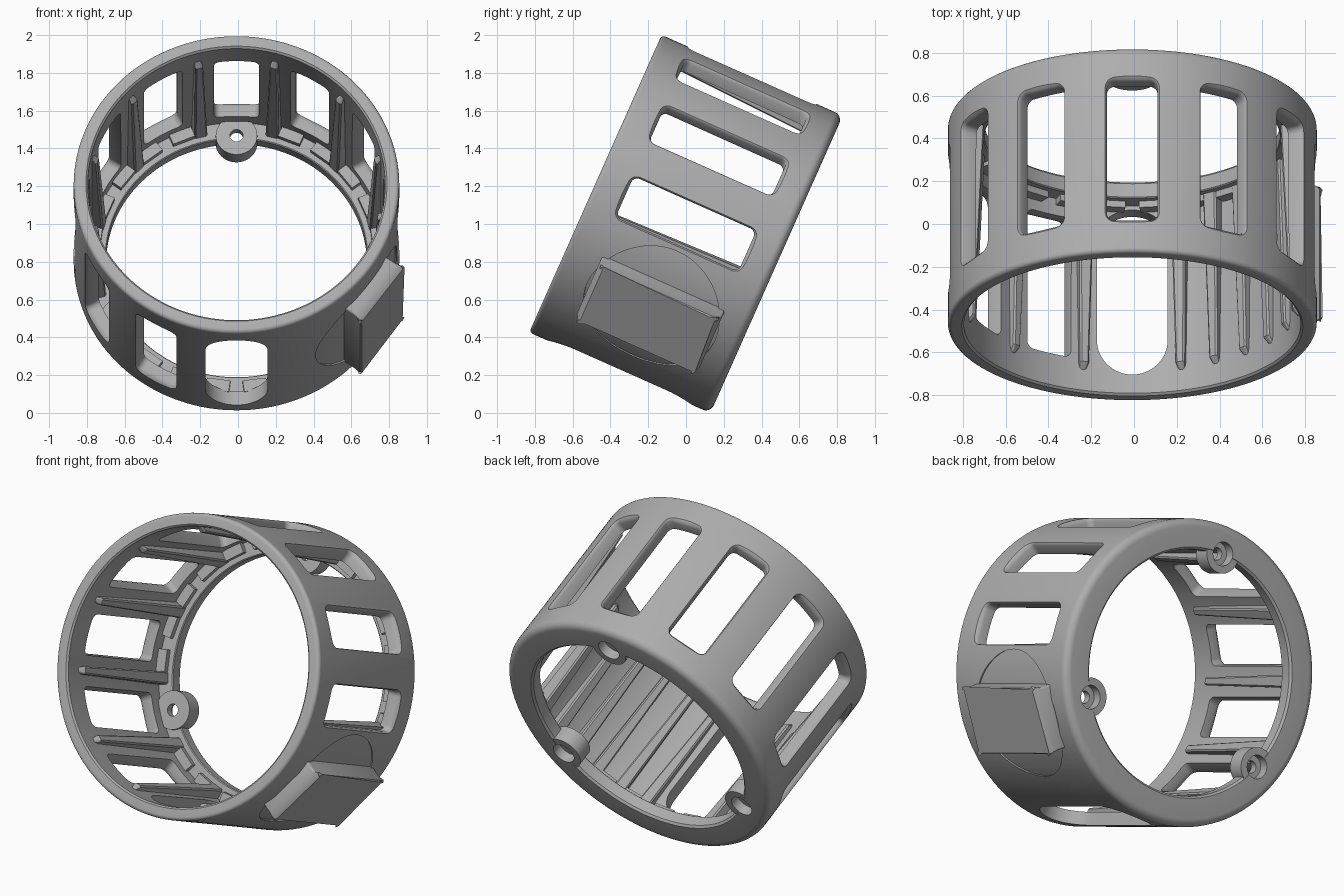
import bpy, bmesh, math
from mathutils import Matrix

cube = bpy.data.objects.get("Cube")
if cube:
    bpy.data.objects.remove(cube, do_unlink=True)

grey = bpy.data.materials.new("plain_grey")
grey.use_nodes = True
COLOUR = (0.42, 0.42, 0.42, 1)
grey.diffuse_color = COLOUR
grey.node_tree.nodes["Principled BSDF"].inputs["Base Color"].default_value = COLOUR

# Ring axis is local Z (front = +Z); the whole ring is tilted and lifted
PLACE = Matrix.Translation((-0.008, 0, 1)) @ Matrix.Rotation(math.radians(66), 4, 'X')
R, HALF = 0.862, 0.525
SEGMENTS = 144


def radial(degrees):
    """Frame whose X points outward at the given angle around the ring."""
    return Matrix.Rotation(math.radians(degrees), 4, 'Z')


def finish(bm, name):
    bmesh.ops.remove_doubles(bm, verts=bm.verts, dist=1e-5)
    bmesh.ops.recalc_face_normals(bm, faces=bm.faces)
    mesh = bpy.data.meshes.new(name)
    bm.to_mesh(mesh)
    bm.free()
    mesh.materials.append(grey)
    obj = bpy.data.objects.new(name, mesh)
    bpy.context.collection.objects.link(obj)
    obj.matrix_world = PLACE
    return obj


def activate(obj):
    bpy.ops.object.select_all(action='DESELECT')
    obj.select_set(True)
    bpy.context.view_layer.objects.active = obj


def smooth(obj):
    activate(obj)
    bpy.ops.object.shade_smooth_by_angle(angle=math.radians(32))


def boolean(obj, other, operation):
    mod = obj.modifiers.new("cut", 'BOOLEAN')
    mod.operation, mod.solver, mod.object = operation, 'EXACT', other
    activate(obj)
    bpy.ops.object.modifier_apply(modifier=mod.name)
    bpy.data.objects.remove(other, do_unlink=True)


def lathe(bm, profile):
    ring = [bm.verts.new((r, 0, z)) for r, z in profile]
    edges = [bm.edges.new((ring[i - 1], ring[i])) for i in range(len(ring))]
    bmesh.ops.spin(bm, geom=ring + edges, cent=(0, 0, 0), axis=(0, 0, 1),
                   angle=math.tau, steps=SEGMENTS, use_duplicate=False)


def outline(a, b, c, n=8):
    """Rounded rectangle with half sizes a, b and corner radius c."""
    pts = []
    for q, (sx, sy) in enumerate(((1, 1), (-1, 1), (-1, -1), (1, -1))):
        for i in range(n + 1):
            t = (q + i / n) * math.pi / 2
            pts.append((sx * (a - c) + c * math.cos(t), sy * (b - c) + c * math.sin(t)))
    return pts


def loft(bm, frame, a, b, c, levels, n=8):
    """Stack of rounded rectangles; levels are (radius, grow across, grow along)."""
    rings = [[bm.verts.new(frame @ Matrix.Translation((r, y, z)).translation)
              for y, z in outline(a + da, b + db, c + min(da, db), n)]
             for r, da, db in levels]
    for low, high in zip(rings, rings[1:]):
        for i in range(len(low)):
            bm.faces.new((low[i - 1], low[i], high[i], high[i - 1]))
    bm.faces.new(rings[0])
    bm.faces.new(rings[-1])


def drum(bm, frame, radius, z0, z1, segments=40):
    bmesh.ops.create_cone(bm, cap_ends=True, segments=segments, radius1=radius, radius2=radius,
                          depth=z1 - z0, matrix=frame @ Matrix.Translation((0, 0, (z0 + z1) / 2)))


def rounded(r, z, fillet, start, n=6):
    """Quarter-round profile corner."""
    return [(r + fillet * math.cos(start + i * math.pi / 2 / n),
             z + fillet * math.sin(start + i * math.pi / 2 / n)) for i in range(n + 1)]


# Main ring: thin wall with an inward flange at the back
bm = bmesh.new()
profile = rounded(R - 0.045, -HALF + 0.045, 0.045, -math.pi / 2)
profile += rounded(R - 0.022, HALF - 0.022, 0.022, 0)
profile += [(0.797, HALF), (0.787, HALF - 0.01), (0.782, -0.44), (0.695, -0.44), (0.69, -0.445)]
profile += [(0.69, -HALF + 0.012), (0.702, -HALF)]
lathe(bm, profile)
body = finish(bm, "ring_body")

# Three screw bosses
BOSSES = [radial(d) @ Matrix.Translation((0.70, 0, 0)) for d in (90, 210, 330)]
bm = bmesh.new()
for frame in BOSSES:
    drum(bm, frame, 0.11, -HALF + 0.002, -0.42)
boolean(body, finish(bm, "boss_blank"), 'UNION')

# Window openings with flared outer edges, and stepped screw holes
bm = bmesh.new()
FLARE = [(0.65, 0, 0), (0.835, 0, 0), (0.85, 0.006, 0.006), (0.865, 0.022, 0.022),
         (0.90, 0.07, 0.07)]
for k in range(-5, 7):
    if k in (-1, -2):
        continue
    if k == -3:
        loft(bm, radial(-90), 0.165, 0.42, 0.164, [(0.6, 0, 0), (0.95, 0, 0)], 16)
    else:
        loft(bm, radial(30 * k), 0.118, 0.355, 0.035, FLARE)
boolean(body, finish(bm, "window_cutter"), 'DIFFERENCE')
bm = bmesh.new()
for frame in BOSSES:
    drum(bm, frame, 0.035, -0.6, -0.3)
boolean(body, finish(bm, "hole_cutter"), 'DIFFERENCE')
bm = bmesh.new()
for frame in BOSSES:
    drum(bm, frame, 0.067, -0.6, -0.465)
boolean(body, finish(bm, "counterbore_cutter"), 'DIFFERENCE')

# Shallow round recess that follows the wall around the side block
SIDE = radial(-35.5) @ Matrix.Translation((0, 0, -0.02))
bm = bmesh.new()
loft(bm, SIDE, 0.37, 0.37, 0.369, [(0.6, 0, 0), (1.0, 0, 0)], 16)
recess = finish(bm, "recess_cutter")
bm = bmesh.new()
drum(bm, Matrix(), R - 0.01, -0.8, 0.8, SEGMENTS)
boolean(recess, finish(bm, "recess_core"), 'DIFFERENCE')
boolean(body, recess, 'DIFFERENCE')
smooth(body)

# Side block with sloped ends
bm = bmesh.new()
loft(bm, SIDE, 0.185, 0.355, 0.012,
     [(0.80, 0, 0), (0.90, 0, 0), (0.938, 0.006, -0.022), (0.948, 0, -0.03)], 3)
smooth(finish(bm, "side_block"))

# Tapered inner ribs: between windows, and closer together on the solid side
bm = bmesh.new()
for d in [15 + 30 * k for k in range(6)] + [195, 225, 253] + [287 + 12.7 * k for k in range(6)]:
    vs = []
    for z, half, inner in ((-0.45, 0.036, 0.722), (0.38, 0.022, 0.758), (0.41, 0.014, 0.785)):
        vs.append([bm.verts.new(radial(d) @ Matrix.Translation((r, y, z)).translation)
                   for r, y in ((0.81, -half), (inner + 0.008, -half), (inner, -half + 0.008),
                                (inner, half - 0.008), (inner + 0.008, half), (0.81, half))])
    for low, high in zip(vs, vs[1:]):
        for i in range(6):
            bm.faces.new((low[i - 1], low[i], high[i], high[i - 1]))
    bm.faces.new(vs[0])
    bm.faces.new(vs[-1])
smooth(finish(bm, "inner_ribs"))

# Notched step on the flange
bm = bmesh.new()
for k in range(24):
    if k in (5, 6, 13, 14, 21, 22):
        continue
    size = Matrix.Diagonal((0.065, 0.125, 0.035, 1))
    bmesh.ops.create_cube(bm, size=1, matrix=radial(15 * k + 7.5)
                          @ Matrix.Translation((0.756, 0, -0.425)) @ size)
smooth(finish(bm, "flange_steps"))
